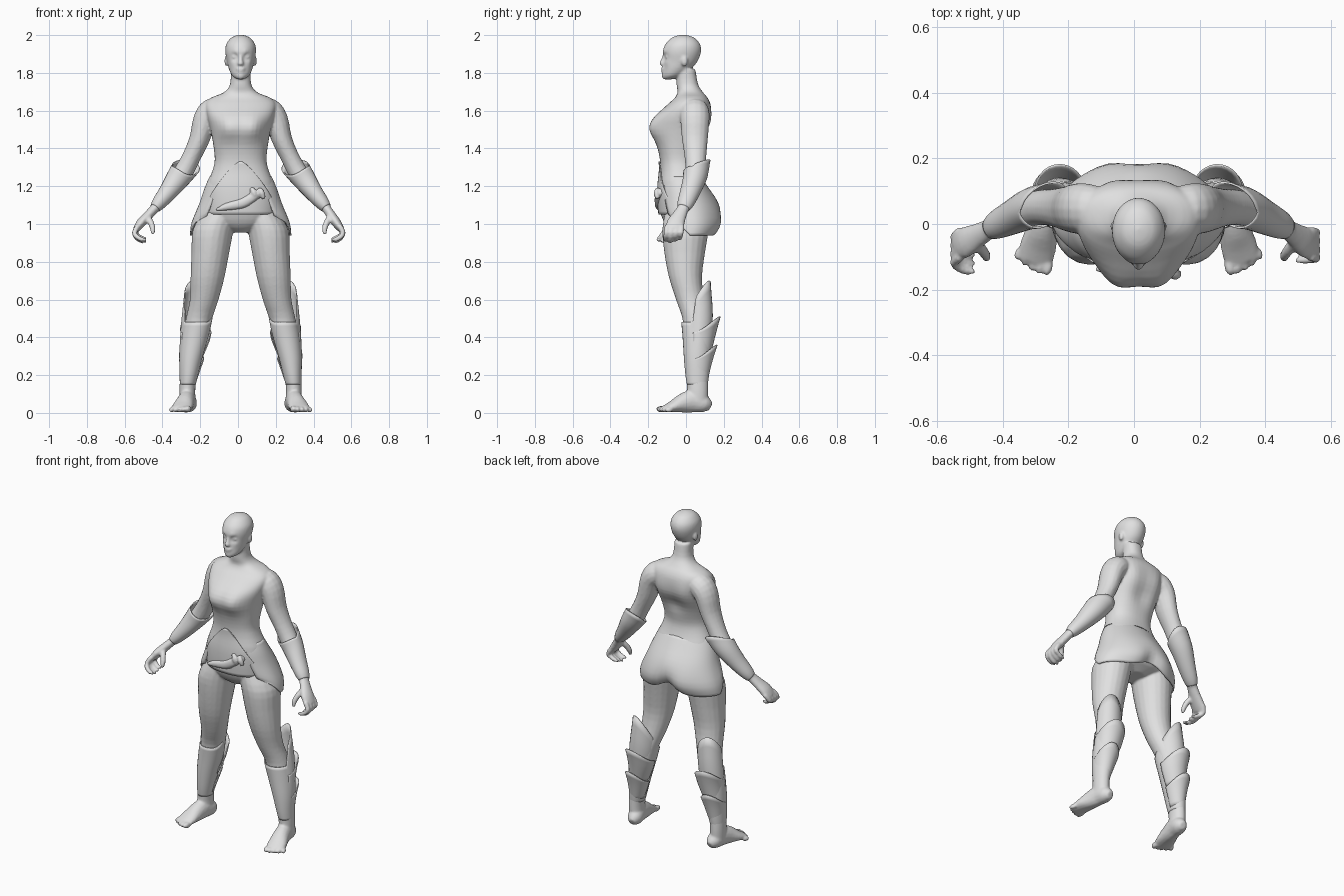
import bpy, bmesh, math
from mathutils import Vector

skin = bpy.data.materials.new("plain grey")
skin.diffuse_color = (0.75, 0.75, 0.75, 1)
body = bmesh.new()      # all bare body parts gather here and are fused at the end
MID = .014              # the body's middle plane; one hand reaches further out


def finish(name, bm, thick=0, angle=50, fuse=False):
    bmesh.ops.recalc_face_normals(bm, faces=bm.faces)
    me = bpy.data.meshes.new(name)
    bm.to_mesh(me)
    bm.free()
    if fuse:
        body.from_mesh(me)
        bpy.data.meshes.remove(me)
        return None
    me.shade_smooth()
    me.set_sharp_from_angle(angle=math.radians(angle))
    me.materials.append(skin)
    ob = bpy.data.objects.new(name, me)
    bpy.context.collection.objects.link(ob)
    if thick:
        mod = ob.modifiers.new("thickness", 'SOLIDIFY')
        mod.thickness = thick
        mod.offset = 0
    return ob


def smooth_rings(rings, k):
    """Catmull-Rom interpolation of ring values."""
    out = []
    for i in range(len(rings) - 1):
        q = [rings[max(0, min(len(rings) - 1, i + d))] for d in (-1, 0, 1, 2)]
        for j in range(k):
            t = j / k
            out.append([b + .5 * t * (c - a + t * (2*a - 5*b + 4*c - d + t * (3*(b - c) + d - a)))
                        for a, b, c, d in zip(*q)])
    return out + [list(rings[-1])]


def loft(name, rings, n=16, k=3, s=1, dx=0, side=None, arc=None, taper=0, rim=None, hem=None,
         thick=0, bumps=(), power=1.0, angle=50):
    """Rings are (x, y, z, radius_u, radius_v); side=None keeps the rings level."""
    rings = smooth_rings(rings, k)
    bm = bmesh.new()
    rows, m = [], len(rings)
    for i, (x, y, z, ru, rv) in enumerate(rings):
        c = Vector((x, y, z))
        t, u, v = Vector((0, 0, 1)), Vector((1, 0, 0)), Vector((0, 1, 0))
        if side:
            t = (Vector(rings[min(m-1, i+1)][:3]) - Vector(rings[max(0, i-1)][:3])).normalized()
            v = Vector(side)
            v = (v - t * v.dot(t)).normalized()
            u = v.cross(t)
            if u.x < 0:
                u = -u
        w = i / (m - 1)
        a0, a1 = arc or (0, 360)
        cut = (a1 - a0) / 2 * taper * w
        row = []
        for j in range(n + 1 if arc else n):
            a = math.radians(a0 + cut + (a1 - a0 - 2 * cut) * j / n)
            ca, sa = math.cos(a), math.sin(a)
            p = c + u * ru * math.copysign(abs(ca)**power, ca) + v * rv * math.copysign(abs(sa)**power, sa)
            if rim:      # pointed upper edge: direction, height, sharpness, flare
                f = max(0, math.cos((a - math.radians(rim[0])) / 2)) ** rim[2] * w * w
                p += t * rim[1] * f + (u * ca + v * sa) * rim[3] * f
            if hem:
                p.z += hem(a) * (1 - w) ** 2
            for (bx, by, bz), r, d in bumps:
                for e in ((1, -1) if bx else (1,)):
                    q = p - Vector((bx * e, by, bz))
                    p = p + Vector((d[0] * e, d[1], d[2])) * math.exp(-q.length_squared / r**2)
            row.append(bm.verts.new(((p.x + dx) * s + MID, p.y, p.z)))
        rows.append(row)
    for r0, r1 in zip(rows, rows[1:]):
        for j in range(n):
            h = (j + 1) % len(r0)
            bm.faces.new((r0[j], r0[h], r1[h], r1[j]))
    if not thick:
        bm.faces.new(rows[0])
        bm.faces.new(rows[-1])
    return finish(name, bm, thick, angle, fuse=not thick)


def body_rings(table):
    """(z, half width, front y, back y) to level rings."""
    return [(0, (f + b) / 2, z, w, (b - f) / 2) for z, w, f, b in table]


def ball(name, loc, size, s=1, rot=0):
    bm = bmesh.new()
    bmesh.ops.create_uvsphere(bm, u_segments=12, v_segments=8, radius=1)
    for v in bm.verts:
        x, y, z = (a * b for a, b in zip(v.co, size))
        c, d = math.cos(rot), math.sin(rot)
        v.co = ((loc[0] + x * c - y * d) * s + MID, loc[1] + x * d + y * c, loc[2] + z)
    finish(name, bm, fuse=True)


# Torso and neck
loft("torso", body_rings([
    (.955, .05, -.06, .08), (1.0, .16, -.11, .15), (1.08, .194, -.14, .155),
    (1.2, .18, -.145, .1), (1.28, .15, -.137, .07), (1.34, .137, -.138, .065),
    (1.42, .145, -.152, .09), (1.5, .16, -.164, .125), (1.57, .178, -.152, .132),
    (1.63, .188, -.1, .13), (1.667, .16, -.06, .115), (1.697, .088, -.045, .09),
    (1.74, .056, -.05, .064), (1.82, .052, -.05, .05)]), n=40, power=.88,
    bumps=[((.07, -.17, 1.51), .07, (0, -.038, 0)), ((0, .14, 1.45), .07, (0, -.03, 0)),
           ((.09, .15, 1.06), .07, (0, .02, 0)), ((.095, .13, 1.56), .06, (0, .012, 0))])

# Head with brow, eye sockets, cheeks, lips and chin
loft("head", body_rings([
    (1.766, .018, -.117, -.07), (1.785, .045, -.124, -.02), (1.82, .062, -.122, .025),
    (1.86, .072, -.119, .06), (1.91, .081, -.122, .079), (1.95, .077, -.11, .075),
    (1.982, .055, -.08, .05), (1.996, .03, -.052, .02), (2.002, .006, -.02, -.01)]),
    n=40, k=5, bumps=[
        ((.033, -.115, 1.885), .018, (0, .018, 0)), ((.03, -.12, 1.908), .018, (0, -.007, 0)),
        ((.045, -.1, 1.855), .02, (.002, -.004, 0)), ((0, -.125, 1.82), .016, (0, -.008, 0)),
        ((0, -.12, 1.783), .02, (0, -.006, 0))])
loft("nose", [(0, -.108, 1.9, .01, .013), (0, -.117, 1.87, .011, .016),
              (0, -.123, 1.848, .017, .02), (0, -.115, 1.836, .014, .011)], n=12)
ball("upper_lip", (0, -.122, 1.823), (.024, .011, .006))
ball("lower_lip", (0, -.121, 1.811), (.021, .011, .007))

# Cloth at the waist: a peaked belly panel, a skirt around hips and back, a knotted sash
loft("belly_wrap", body_rings([
    (1.05, .194, -.143, .155), (1.12, .194, -.149, .14), (1.2, .184, -.149, .104),
    (1.28, .154, -.141, .074), (1.33, .141, -.142, .07)]),
    n=24, arc=(190, 350), taper=.97, thick=.006, power=.88)
loft("hip_skirt", body_rings([
    (.94, .264, -.12, .16), (1.0, .256, -.135, .183), (1.1, .217, -.148, .165),
    (1.19, .186, -.147, .113), (1.25, .16, -.135, .075)]),
    n=40, arc=(-48, 228), thick=.009, angle=40,
    bumps=[((.1, .17, 1.02), .07, (0, .008, 0)), ((0, .18, 1.0), .045, (0, -.02, 0))],
    hem=lambda a: .05 * math.exp(-((a - math.pi/2) / .3)**2) + .15 * max(0, -math.sin(a)))
loft("rolled_sash", [(-.12, -.135, 1.075, .008, .01), (-.06, -.145, 1.092, .02, .016), (.02, -.148, 1.11, .026, .018),
                     (.08, -.146, 1.145, .024, .018), (.13, -.125, 1.17, .012, .014)],
     dx=-.01, side=(0, 1, 0), n=12)
for x in (.085, .125):
    loft("sash_knot", [(x - .012, -.148, 1.19, .012, .012), (x, -.157, 1.165, .017, .015),
                       (x + .012, -.15, 1.135, .012, .012)], dx=-.014, side=(0, 1, 0), n=8)

for s in (1, -1):
    tag = "left_" if s > 0 else "right_"
    ball(tag + "ear", (.075, -.008, 1.863), (.011, .018, .028), s)
    ball(tag + "eye", (.032, -.099, 1.884), (.016, .012, .009), s)

    # Arm
    arm = dict(s=s, dx=-.012, side=(0, 1, 0))
    loft(tag + "arm", [
        (.1, .045, 1.612, .05, .06), (.16, .045, 1.597, .07, .077), (.2, .047, 1.55, .064, .077),
        (.23, .047, 1.45, .054, .069), (.27, .05, 1.36, .049, .058), (.315, .05, 1.275, .051, .054),
        (.37, .035, 1.2, .046, .049), (.425, .01, 1.135, .036, .04), (.468, -.015, 1.08, .026, .032)], **arm)
    # Forearm guard with a raised point behind the elbow
    loft(tag + "forearm_guard", [
        (.465, -.013, 1.085, .025, .031), (.445, -.002, 1.11, .035, .041), (.4, .02, 1.165, .046, .05),
        (.355, .042, 1.226, .059, .058), (.325, .05, 1.268, .066, .062)],
        n=24, rim=(112, .1, 3, .004), thick=.006, **arm)

    # Hand with curled fingers, the right one reaching further out and forward
    reach = -.045 if s < 0 else -.01
    out = .02 if s < 0 else 0
    hand = dict(s=s, dx=-.012 + out, side=(0, 1, 0))
    loft(tag + "palm", [
        (.462 - out, -.012, 1.088, .024, .03), (.492 - out / 2, -.035, 1.045, .025, .038),
        (.52, -.055, 1.005, .025, .048), (.545, -.065, .97, .018, .045)], **hand)
    for i in range(4):
        y = -.1 + .026 * i
        d = .008 * abs(i - 1)
        loft(tag + "finger", [
            (.535, y, .99, .015, .015), (.555, y + reach * .4, .953, .015, .0145),
            (.538, y + reach * .8, .922 + d, .0135, .0135), (.51, y + reach, .908 + d, .0125, .0125),
            (.492, y + reach, .908 + d, .008, .008)], n=8, k=2, **hand)
    loft(tag + "thumb", [
        (.488, -.05, 1.045, .016, .016), (.469, -.08, 1.01, .017, .017), (.457, -.098, .975, .015, .015),
        (.458, -.108, .945, .009, .009)], n=8, **hand)

    # Leg
    leg = dict(s=s, dx=-.015)
    loft(tag + "leg", [
        (.12, 0, 1.07, .09, .11), (.16, -.003, .97, .108, .122), (.175, -.007, .85, .1, .108),
        (.19, -.003, .72, .09, .088), (.208, .022, .6, .076, .075), (.235, .052, .5, .07, .071),
        (.255, .062, .4, .068, .072), (.277, .06, .3, .056, .064), (.291, .06, .2, .045, .058),
        (.297, .062, .12, .042, .056), (.295, .06, .05, .043, .057)], n=20, **leg)
    # Shin guard: a tall pointed shell and two flared lames behind it
    loft(tag + "shin_guard", [
        (.295, .06, .15, .039, .052), (.289, .06, .2, .046, .06), (.277, .06, .29, .059, .068),
        (.255, .062, .4, .072, .077), (.238, .053, .48, .074, .075)],
        n=28, rim=(68, .22, 2.6, 0), thick=.006, **leg)
    loft(tag + "calf_lame_upper", [
        (.276, .06, .29, .056, .064), (.256, .064, .38, .073, .079), (.25, .066, .42, .076, .083)],
        n=20, arc=(-20, 180), rim=(80, .09, 7, .032), thick=.006, **leg)
    loft(tag + "calf_lame_lower", [
        (.291, .058, .17, .04, .054), (.279, .062, .25, .056, .067), (.273, .064, .28, .061, .073)],
        n=20, arc=(-20, 180), rim=(80, .08, 7, .027), thick=.006, **leg)

    # Foot and toes
    loft(tag + "foot", [
        (.284, .13, .032, .02, .022), (.288, .1, .046, .042, .045), (.297, .04, .062, .045, .06),
        (.308, -.015, .052, .049, .052), (.322, -.07, .034, .056, .032), (.332, -.115, .02, .054, .018)],
        side=(0, 0, 1), **leg)
    for i in range(5):
        ball(tag + "toe", (.278 + .022 * i, -.128 + .0024 * i * i, .02 - .001 * i),
             (.017 if i == 0 else .0125, .031 - .002 * i, .018 - .001 * i), s, .15 + .04 * i)

# Fuse the bare body into one smooth skin
fused = finish("body", body, angle=180)
mod = fused.modifiers.new("fuse", 'REMESH')
mod.mode = 'VOXEL'
mod.voxel_size = .0065
mod.use_smooth_shade = True
mod = fused.modifiers.new("soften", 'SMOOTH')
mod.factor = .5
mod.iterations = 5
